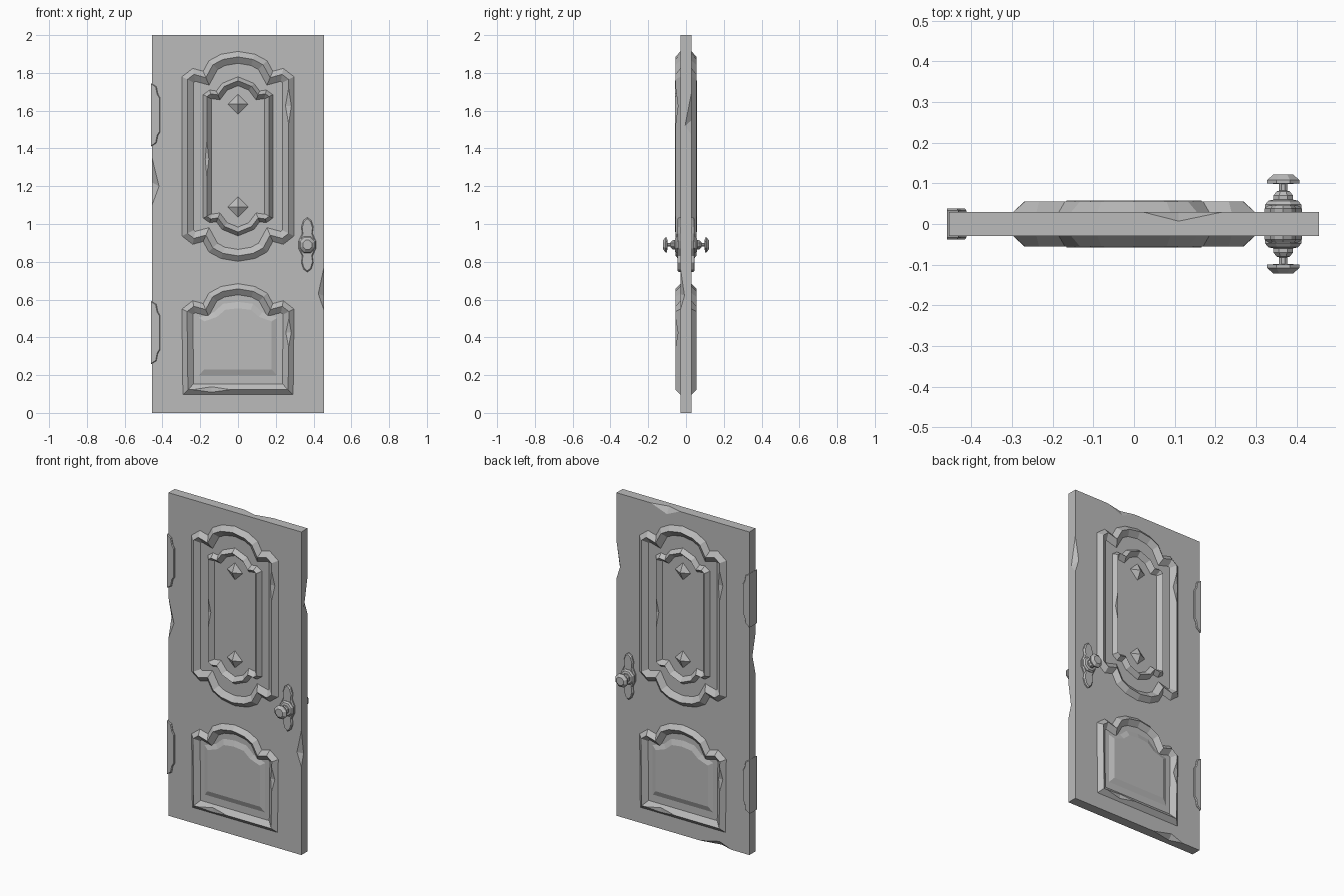
import bpy
import bmesh
import math
from mathutils import Vector

cube = bpy.data.objects.get("Cube")
if cube:
    bpy.data.objects.remove(cube)

grey = bpy.data.materials.new("plain grey")
grey.use_nodes = True
grey.diffuse_color = (0.5, 0.5, 0.5, 1)
grey.node_tree.nodes["Principled BSDF"].inputs["Base Color"].default_value = (0.5, 0.5, 0.5, 1)


def add(name, bm):
    bmesh.ops.recalc_face_normals(bm, faces=bm.faces[:])
    mesh = bpy.data.meshes.new(name)
    bm.to_mesh(mesh)
    bm.free()
    mesh.materials.append(grey)
    obj = bpy.data.objects.new(name, mesh)
    bpy.context.collection.objects.link(obj)
    return obj


def loft(name, loops, ring=False):
    """Bridge equal point loops; a ring joins last to first, otherwise ends are capped."""
    bm = bmesh.new()
    rows = [[bm.verts.new(p) for p in loop] for loop in loops]
    pairs = list(zip(rows, rows[1:])) + ([(rows[-1], rows[0])] if ring else [])
    n = len(rows[0])
    for a, b in pairs:
        for i in range(n):
            j = (i + 1) % n
            bm.faces.new((a[i], a[j], b[j], b[i]))
    if not ring:
        bm.faces.new(rows[0])
        bm.faces.new(rows[-1])
    return add(name, bm)


def mirror_x(half):
    return half + [(-x, z) for x, z in reversed(half) if x > 0]


def mirror_z(points, centre):
    return points + [(x, 2 * centre - z) for x, z in reversed(points)]


def at_depth(points, y):
    return [(x, y, z) for x, z in points]


def inset(points, d):
    """Mitred inward offset of a clockwise outline."""
    out = []
    for i, p in enumerate(points):
        p = Vector(p)
        e1 = (p - Vector(points[i - 1])).normalized()
        e2 = (Vector(points[(i + 1) % len(points)]) - p).normalized()
        n1, n2 = Vector((e1.y, -e1.x)), Vector((e2.y, -e2.x))
        out.append(tuple(p + (n1 + n2) * d / (1 + n1.dot(n2))))
    return out


def cut_chips(obj, chips):
    """Knock wedge-shaped chips (two edge points, two ridge points) out of an edge."""
    bm = bmesh.new()
    for chip in chips:
        a, b, c, d = [Vector(p) for p in chip]
        mid = (c + d) / 2
        corners = (2 * a - mid, 2 * b - mid, 2 * c - d, 2 * d - c)
        v = [bm.verts.new(p) for p in corners]
        for f in ((0, 1, 2), (0, 1, 3), (0, 2, 3), (1, 2, 3)):
            bm.faces.new([v[i] for i in f])
    cutter = add("chip_cutter", bm)
    cutter.hide_render = True
    mod = obj.modifiers.new("chips", "BOOLEAN")
    mod.operation = "DIFFERENCE"
    mod.solver = "EXACT"
    mod.object = cutter
    bpy.context.view_layer.objects.active = obj
    bpy.ops.object.modifier_apply(modifier=mod.name)
    bpy.data.objects.remove(cutter)


def ridge_chip(a, b, out):
    a, b, out = Vector(a), Vector(b), Vector(out)
    low = (a + b) / 2 + Vector((0, 0.0125, 0))
    return (a, b, low + out * 0.015, low - out * 0.017)


def copy_to_back(obj):
    twin = obj.copy()
    twin.name = "back_" + obj.name
    twin.rotation_euler.z = math.pi
    bpy.context.collection.objects.link(twin)


def moulding(name, outline, ridge, width, height, chips):
    loops = [at_depth(outline, -0.029),
             at_depth(inset(outline, ridge), -height),
             at_depth(inset(outline, width), -0.029)]
    obj = loft(name, loops, ring=True)
    cut_chips(obj, chips)
    copy_to_back(obj)


# Door slab with chipped edges
W, T = 0.455, 0.03
rect = [(-W, 0), (-W, 2), (W, 2), (W, 0)]
slab = loft("door_slab", [at_depth(rect, -T), at_depth(rect, T)])
cut_chips(slab, [
    ((-W, -T, 1.1), (-W, -T, 1.35), (-0.418, -T, 1.2), (-W, 0, 1.22)),
    ((W, -T, 0.545), (W, -T, 0.77), (0.425, -T, 0.63), (W, -0.008, 0.62)),
    ((W, T, 1.47), (W, T, 1.7), (0.43, T, 1.55), (W, -0.005, 1.52)),
    ((0.02, T, 2), (0.22, T, 2), (0.11, T, 1.96), (0.11, 0.007, 2)),
    ((-0.12, T, 0), (-0.33, T, 0), (-0.25, T, 0.03), (-0.25, 0.005, 0))])

# Mouldings on both faces
arch = [(0, 1.915), (0.09, 1.9), (0.155, 1.865), (0.185, 1.81), (0.24, 1.825), (0.298, 1.78)]
small_arch = [(0, 1.78), (0.085, 1.745), (0.115, 1.705), (0.15, 1.71), (0.185, 1.685)]
MID = 1.358
moulding("upper_moulding", mirror_x(mirror_z(arch, MID)), 0.03, 0.065, 0.055,
         [ridge_chip((0.268, -0.055, 1.53), (0.268, -0.055, 1.72), (1, 0, 0))])
moulding("inner_moulding", mirror_x(mirror_z(small_arch, MID)), 0.02, 0.045, 0.058,
         [ridge_chip((-0.165, -0.058, 1.25), (-0.165, -0.058, 1.44), (-1, 0, 0))])
low_arch = [(x, z - 1.23) for x, z in arch] + [(0.293, 0.095)]
moulding("lower_moulding", mirror_x(low_arch), 0.028, 0.06, 0.055,
         [ridge_chip((0.264, -0.055, 0.35), (0.264, -0.055, 0.5), (1, 0, 0)),
          ridge_chip((-0.24, -0.055, 0.123), (-0.04, -0.055, 0.123), (0, 0, -1))])

# Raised field inside the lower moulding
field = mirror_x([(0, 0.59), (0.08, 0.58), (0.13, 0.535), (0.21, 0.505), (0.21, 0.195)])
top = [(x * 0.85, 0.39 + (z - 0.39) * 0.82) for x, z in field]
panel = loft("lower_raised_panel", [at_depth(field, -0.029), at_depth(top, -0.042)])
copy_to_back(panel)

# Pyramid studs
for label, z in (("upper", 1.635), ("lower", 1.09)):
    bm = bmesh.new()
    base = [bm.verts.new((x, -0.029, z + dz))
            for x, dz in ((-0.055, 0), (0, 0.055), (0.055, 0), (0, -0.055))]
    tip = bm.verts.new((0, -0.057, z))
    bm.faces.new(base)
    for i in range(4):
        bm.faces.new((base[i], base[(i + 1) % 4], tip))
    copy_to_back(add(label + "_stud", bm))

# Hinges wrapped over the hinge edge
for label, z in (("lower", 0.425), ("upper", 1.578)):
    leaf = mirror_z([(-0.46, z + 0.167), (-0.432, z + 0.15), (-0.424, z + 0.11),
                     (-0.412, z + 0.09)], z)
    small = [(x - 0.004 if x > -0.45 else x, z + (h - z) * 0.98) for x, h in leaf]
    loft(label + "_hinge", [at_depth(small, -0.038), at_depth(leaf, -0.033),
                            at_depth(leaf, 0.033), at_depth(small, 0.038)])

# Lock plate through the door
KX, KZ = 0.367, 0.89
shape = mirror_x(mirror_z([(0, 0.145), (0.02, 0.13), (0.032, 0.095), (0.027, 0.06),
                           (0.046, 0.02)], 0))
plate = [(KX + x, KZ + z) for x, z in shape]
rim = [(KX + x * 0.85, KZ + z * 0.95) for x, z in shape]
loft("lock_plate", [at_depth(rim, -0.045), at_depth(plate, -0.038),
                    at_depth(plate, 0.038), at_depth(rim, 0.045)])

# Turned knob on each face
profile = [(0.048, 0.02), (0.048, 0.048), (0.04, 0.057), (0.026, 0.06), (0.026, 0.07),
           (0.018, 0.08), (0.011, 0.082), (0.011, 0.098), (0.043, 0.1), (0.043, 0.108),
           (0.026, 0.122)]
SIDES = 8
for label, s in (("front", -1), ("back", 1)):
    loops = []
    for r, y in profile:
        angles = [math.tau * (i + 0.5) / SIDES for i in range(SIDES)]
        loops.append([(KX + r * math.cos(a), s * y, KZ + r * math.sin(a)) for a in angles])
    loft(label + "_knob", loops)
